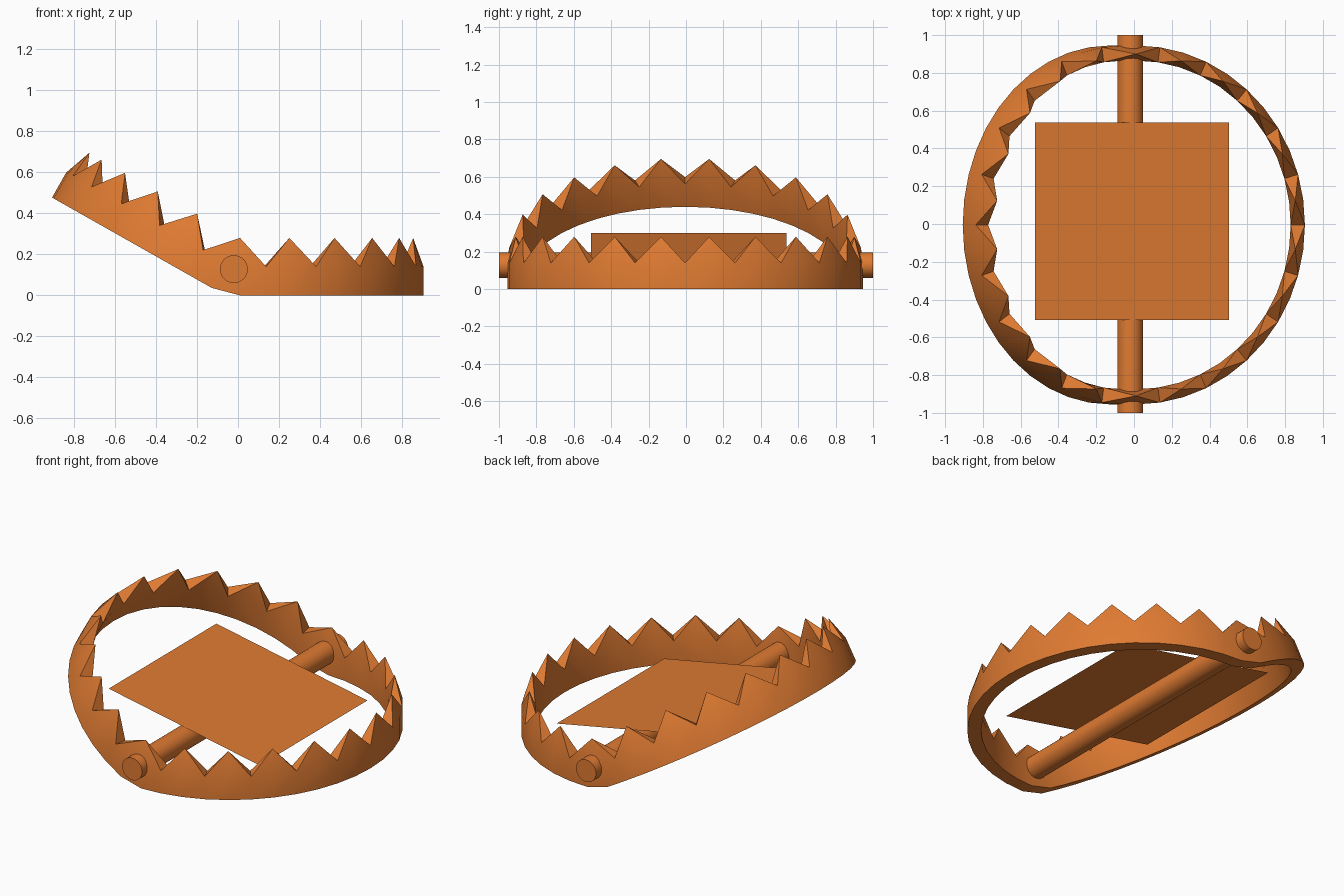
import bpy, bmesh, math
from mathutils import Vector, Matrix

cube = bpy.data.objects.get("Cube")
if cube:
    bpy.data.objects.remove(cube, do_unlink=True)

# Single rusty orange material
rust = bpy.data.materials.new("rust_orange")
rust.use_nodes = True
colour = (0.74, 0.197, 0.032, 1)
rust.diffuse_color = colour
rust.node_tree.nodes["Principled BSDF"].inputs["Base Color"].default_value = colour


def finish(bm, name, smooth=None):
    bmesh.ops.recalc_face_normals(bm, faces=bm.faces)
    mesh = bpy.data.meshes.new(name)
    bm.to_mesh(mesh)
    bm.free()
    mesh.materials.append(rust)
    obj = bpy.data.objects.new(name, mesh)
    bpy.context.collection.objects.link(obj)
    if smooth:
        bpy.ops.object.select_all(action='DESELECT')
        bpy.context.view_layer.objects.active = obj
        obj.select_set(True)
        bpy.ops.object.shade_smooth_by_angle(angle=math.radians(smooth))
    return obj


# Toothed jaws: one closed ring, with its left-hand half-turn flat on the ground
# and the other half folded up about the tooth tips at the hinge
TEETH = 22
STEP = math.pi / TEETH
OUTER, INNER, TIP = 0.95, 0.87, 0.905
X_SCALE = 0.942
VALLEY_Z, TIP_Z = 0.14, 0.28
CX, CY = 0.01, -0.005
hinge = Vector((CX, CY, TIP_Z))
fold = (Matrix.Translation(hinge) @ Matrix.Rotation(math.radians(29.5), 4, 'Y')
        @ Matrix.Translation(-hinge))

bm = bmesh.new()


def column(index, raised):
    a = index * STEP

    def vert(r, z):
        p = Vector((CX + r * X_SCALE * math.cos(a), CY + r * math.sin(a), z))
        return bm.verts.new(fold @ p if raised else p)

    return {"bo": vert(OUTER, 0), "bi": vert(INNER, 0),
            "to": vert(OUTER, VALLEY_Z), "ti": vert(INNER, VALLEY_Z),
            "tip": vert(TIP, TIP_Z) if index % 2 else None}


half = TEETH // 2
columns = [column(i, False) for i in range(-half, half + 1)]
columns += [column(i, True) for i in range(half, 3 * half + 1)]
# The two halves share their tips at the hinge
for a, b in ((TEETH, TEETH + 1), (0, -1)):
    bm.verts.remove(columns[b]["tip"])
    columns[b]["tip"] = columns[a]["tip"]

for a, b in zip(columns, columns[1:] + columns[:1]):
    bm.faces.new((a["bo"], b["bo"], b["to"], a["to"]))   # outer wall
    bm.faces.new((a["bi"], a["ti"], b["ti"], b["bi"]))   # inner wall
    bm.faces.new((a["bo"], a["bi"], b["bi"], b["bo"]))   # underside
    tip = a["tip"] or b["tip"]
    bm.faces.new((a["to"], b["to"], tip))
    bm.faces.new((b["ti"], a["ti"], tip))
    for c in (a, b):                                     # tooth flank
        if c["tip"] is None:
            bm.faces.new((c["to"], c["ti"], tip))
finish(bm, "toothed_jaws", 30)

# Hinge rod running front to back
bm = bmesh.new()
bmesh.ops.create_cone(bm, cap_ends=True, segments=32, radius1=0.068, radius2=0.068,
                      depth=2.0, matrix=Matrix.Translation((-0.02, 0, 0.128))
                      @ Matrix.Rotation(math.pi / 2, 4, 'X'))
finish(bm, "hinge_rod", 30)

# Thin trigger plate resting on the rod, higher towards the raised jaw
bm = bmesh.new()
bmesh.ops.create_grid(bm, x_segments=1, y_segments=1, size=0.523,
                      matrix=Matrix.Translation((-0.01, 0.015, 0.201))
                      @ Matrix.Rotation(math.radians(10.9), 4, 'Y'))
finish(bm, "trigger_plate")
